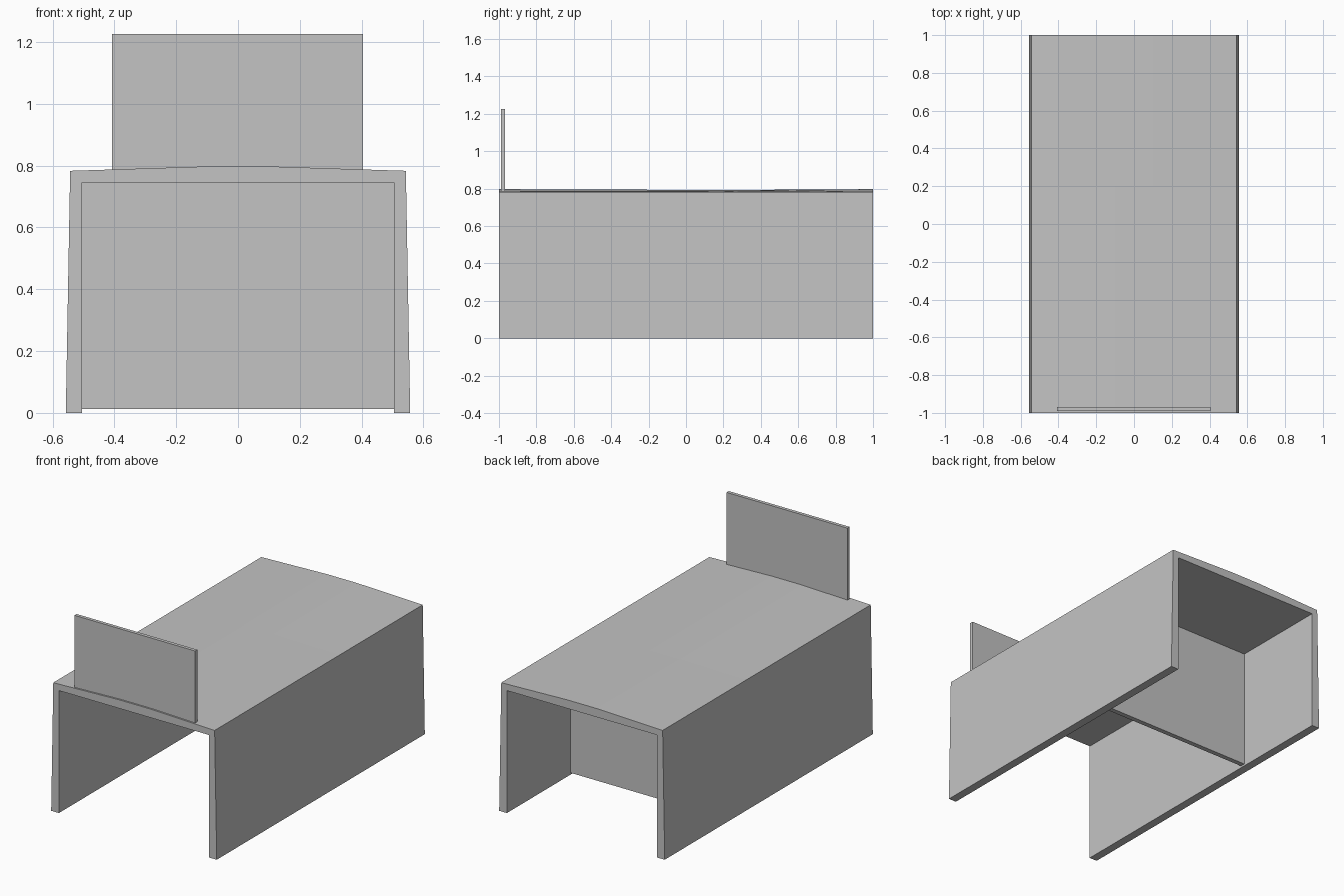
import bpy
import bmesh

cube = bpy.data.objects.get("Cube")
if cube:
    bpy.data.objects.remove(cube, do_unlink=True)

grey = bpy.data.materials.new("light grey")
grey.use_nodes = True
colour = (0.55, 0.55, 0.55, 1)
grey.diffuse_color = colour
grey.node_tree.nodes["Principled BSDF"].inputs["Base Color"].default_value = colour


def finish(name, bm):
    bmesh.ops.recalc_face_normals(bm, faces=bm.faces)
    mesh = bpy.data.meshes.new(name)
    bm.to_mesh(mesh)
    bm.free()
    mesh.materials.append(grey)
    obj = bpy.data.objects.new(name, mesh)
    bpy.context.collection.objects.link(obj)
    return obj


def box(name, x0, x1, y0, y1, z0, z1):
    bm = bmesh.new()
    bmesh.ops.create_cube(bm, size=1)
    for v in bm.verts:
        v.co.x = x1 if v.co.x > 0 else x0
        v.co.y = y1 if v.co.y > 0 else y0
        v.co.z = z1 if v.co.z > 0 else z0
    return finish(name, bm)


def section(crown):
    # Right half of the arch outline, mirrored to the left
    half = [(0.505, 0.745), (0.505, 0), (0.557, 0), (0.543, 0.783),
            (0.4, 0.783 + crown * 0.3), (0.1, 0.783 + crown * 0.95)]
    return half + [(-x, z) for x, z in reversed(half)]


# Desk shell: legs and gently crowned top, slightly flatter midway
shell = bmesh.new()
rings = [[shell.verts.new((x, y, z)) for x, z in section(crown)]
         for y, crown in [(-1, 0.015), (0.2, 0.01), (1, 0.015)]]
count = len(rings[0])
for a, b in zip(rings, rings[1:]):
    for i in range(count):
        j = (i + 1) % count
        shell.faces.new((a[i], a[j], b[j], b[i]))
shell.faces.new(rings[0])
shell.faces.new(rings[-1])
finish("desk_shell", shell)

# Cross panel between the legs
box("inner_panel", -0.507, 0.507, 0.36, 0.39, 0.012, 0.75)

# Upright screen at the front edge
box("front_screen", -0.408, 0.405, -0.99, -0.969, 0.78, 1.225)
